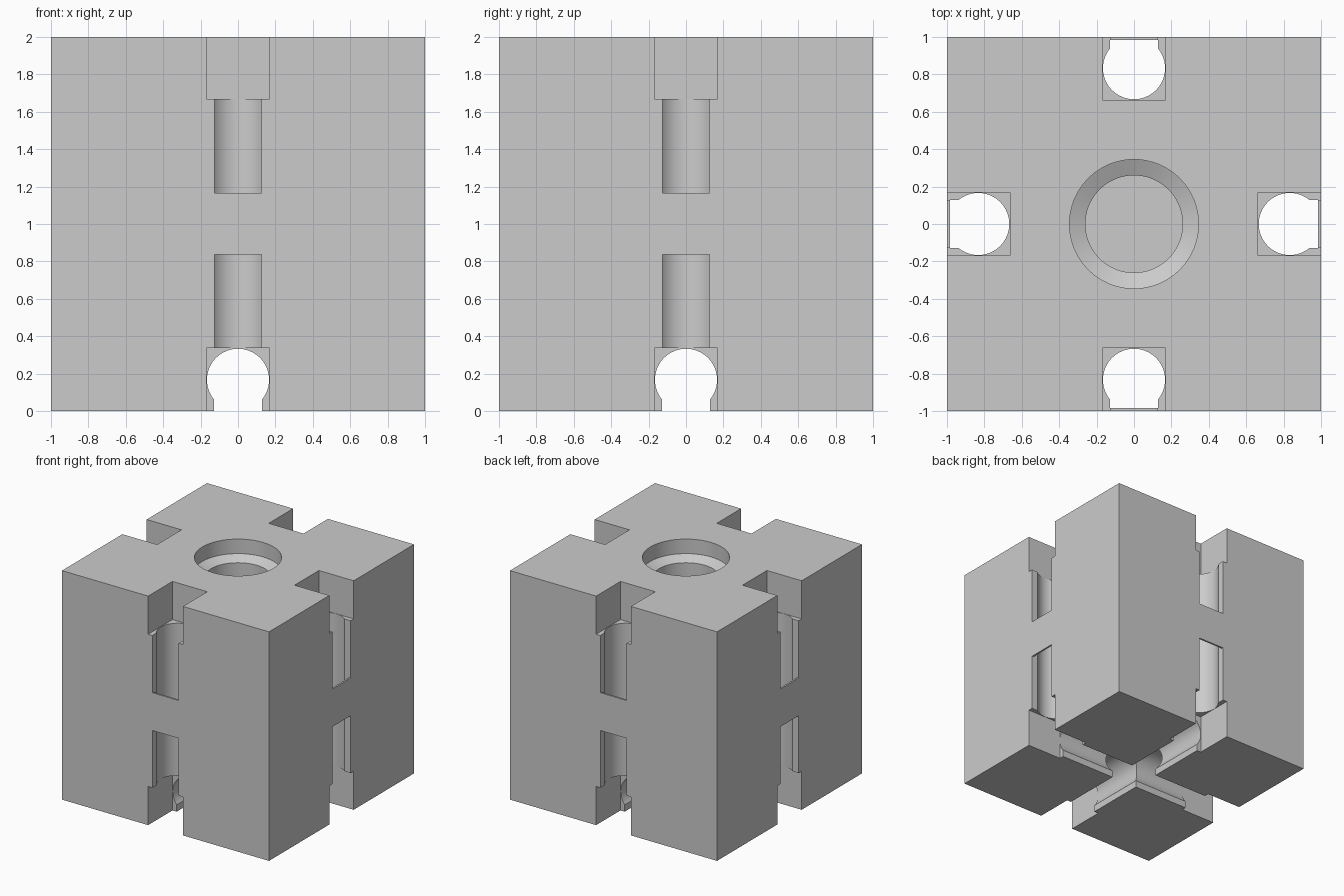
import bpy, bmesh, math
from mathutils import Matrix

if "Cube" in bpy.data.objects:
    bpy.data.objects.remove(bpy.data.objects["Cube"], do_unlink=True)

grey = bpy.data.materials.new("plain_grey")
grey.use_nodes = True
grey.diffuse_color = (0.6, 0.6, 0.6, 1)
grey.node_tree.nodes["Principled BSDF"].inputs["Base Color"].default_value = (0.6, 0.6, 0.6, 1)

RADIUS, CENTRE, SLOT = 0.166, 0.833, 0.127


def loft(name, rings):
    """Closed solid through rings with equal point counts."""
    bm = bmesh.new()
    loops = [[bm.verts.new(p) for p in ring] for ring in rings]
    n = len(loops[0])
    for a, b in zip(loops, loops[1:]):
        for i in range(n):
            j = (i + 1) % n
            bm.faces.new((a[i], a[j], b[j], b[i]))
    bm.faces.new(loops[0])
    bm.faces.new(loops[-1])
    bmesh.ops.recalc_face_normals(bm, faces=bm.faces)
    mesh = bpy.data.meshes.new(name)
    bm.to_mesh(mesh)
    bm.free()
    ob = bpy.data.objects.new(name, mesh)
    bpy.context.collection.objects.link(ob)
    return ob


def box(name, x0, x1, y0, y1, z0, z1):
    return loft(name, [[(x0, y0, z), (x1, y0, z), (x1, y1, z), (x0, y1, z)] for z in (z0, z1)])


def keyhole(out):
    """Round channel section with a narrow neck reaching outward."""
    a = math.asin(SLOT / RADIUS)
    steps = 48
    angles = [a + (2 * math.pi - 2 * a) * i / steps for i in range(steps + 1)]
    arc = [(RADIUS * math.sin(t), RADIUS * math.cos(t)) for t in angles]
    return arc + [(-SLOT, out), (SLOT, out)]


def circle(r, z, n=64):
    return [(r * math.cos(2 * math.pi * i / n), r * math.sin(2 * math.pi * i / n), z) for i in range(n)]


def cut(body, cutter, turn=0):
    cutter.data.transform(Matrix.Rotation(turn, 4, "Z"))
    cutter.hide_render = True
    mod = body.modifiers.new("cut", "BOOLEAN")
    mod.operation, mod.solver, mod.object = "DIFFERENCE", "EXACT", cutter
    bpy.context.view_layer.objects.active = body
    bpy.ops.object.modifier_apply(modifier=mod.name)
    bpy.data.objects.remove(cutter, do_unlink=True)


block = box("channelled_block", -1, 1, -1, 1, 0, 2)
block.data.materials.append(grey)

# Crossing channels along the underside
for k in range(2):
    ends = [[(u, y, 0.167 - v) for u, v in keyhole(0.3)] for y in (-1.1, 1.1)]
    cut(block, loft("bottom_channel", ends), k * math.pi / 2)

# Each side: square notches, upright channel and two slots beside a thin bridge
for k in range(4):
    turn = k * math.pi / 2
    for z0, z1 in ((-0.1, 0.337), (1.667, 2.1)):
        cut(block, box("notch", -0.168, 0.168, -1.1, -0.664, z0, z1), turn)
    ends = [[(u, -CENTRE - v, z) for u, v in keyhole(0.152)] for z in (0.2, 2.1)]
    cut(block, loft("side_channel", ends), turn)
    for z0, z1 in ((0.25, 0.837), (1.167, 1.8)):
        cut(block, box("slot", -0.126, 0.126, -1.1, -0.97, z0, z1), turn)

# Stepped round socket in the top
socket = [(0.26, 1.667), (0.26, 1.833), (0.345, 1.873), (0.345, 2.1)]
cut(block, loft("top_socket", [circle(r, z) for r, z in socket]))

bpy.ops.object.select_all(action="DESELECT")
block.select_set(True)
bpy.context.view_layer.objects.active = block
bpy.ops.object.shade_smooth_by_angle(angle=math.radians(20))
